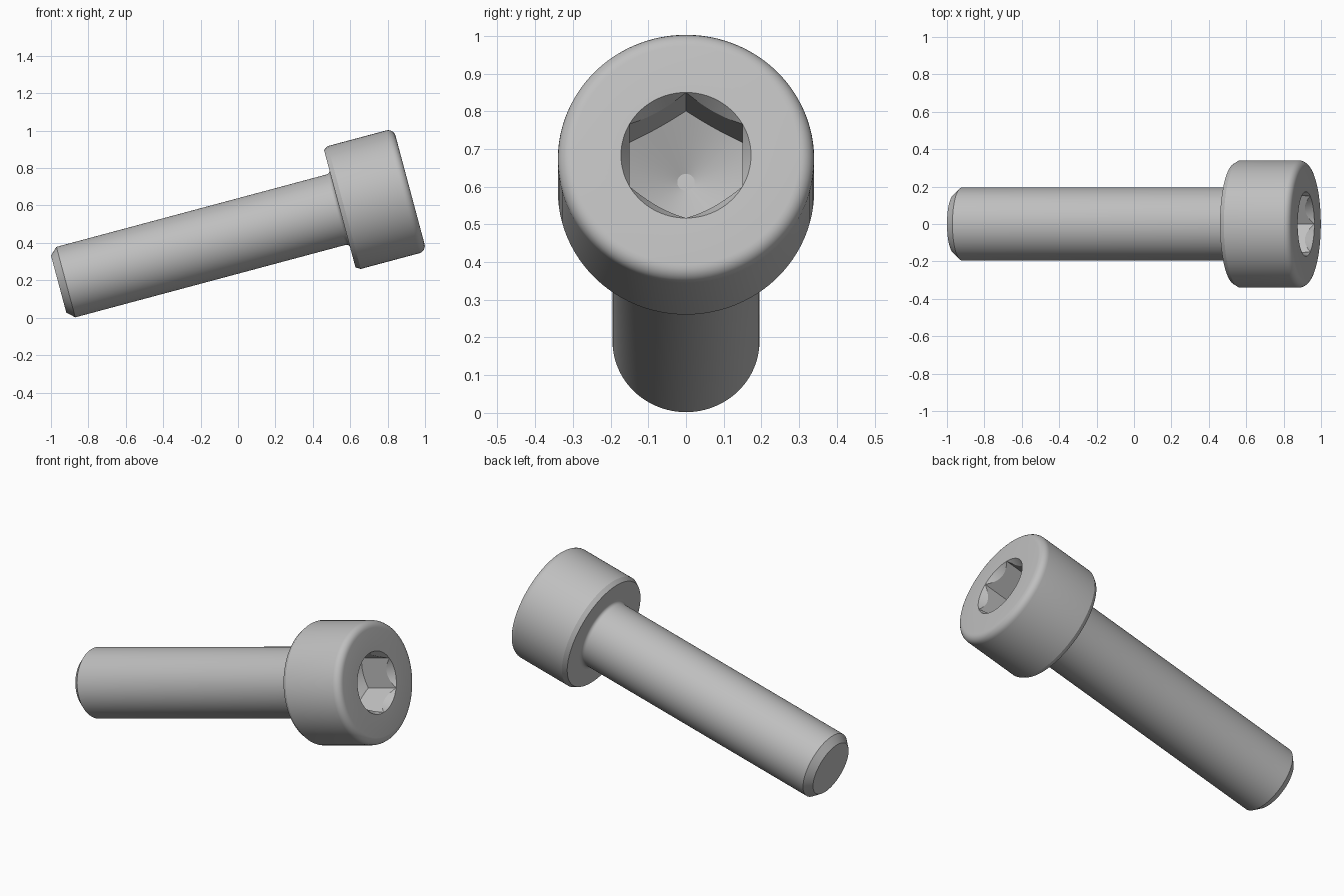
import bpy
import bmesh
from math import sin, cos, pi, radians, sqrt
from mathutils import Matrix, Vector

cube = bpy.data.objects.get("Cube")
if cube:
    bpy.data.objects.remove(cube, do_unlink=True)

SIDES = 96
TILT = radians(15)

# Main dimensions along and around the bolt axis
TIP, SEAT, TOP = -0.881, 0.675, 1.064
R_SHANK, R_HEAD = 0.195, 0.34
R_HEX = 0.1725
FILLET = 0.04
DEPTH = 0.19

steel = bpy.data.materials.new("steel_grey")
steel.use_nodes = True
GREY = (0.52, 0.52, 0.52, 1)
steel.diffuse_color = GREY
steel.node_tree.nodes["Principled BSDF"].inputs["Base Color"].default_value = GREY

# Local z runs along the bolt axis, tilted up towards +x
axis = Vector((cos(TILT), 0, sin(TILT)))
up = Vector((-sin(TILT), 0, cos(TILT)))
frame = Matrix((Vector((0, 1, 0)), up, axis)).transposed().to_4x4()
frame = Matrix.Translation(Vector((-0.108, 0, 0.408))) @ frame


def loft(name, rings, cap_start=False, cap_end=False):
    """Skin rings, each a function of the angle giving (radius, height)."""
    bm = bmesh.new()
    loops = []
    for ring in rings:
        loop = []
        for i in range(SIDES):
            a = pi / 2 + 2 * pi * i / SIDES
            r, h = ring(a)
            loop.append(bm.verts.new(frame @ Vector((r * cos(a), r * sin(a), h))))
        loops.append(loop)
    for low, high in zip(loops, loops[1:]):
        for i in range(SIDES):
            j = (i + 1) % SIDES
            # Neighbouring rings may touch at the hexagon corners
            quad = [low[i], low[j], high[j], high[i]]
            bm.faces.new(quad)
    if cap_start:
        bm.faces.new(loops[0][::-1])
    if cap_end:
        bm.faces.new(loops[-1])
    bmesh.ops.remove_doubles(bm, verts=bm.verts, dist=1e-5)
    mesh = bpy.data.meshes.new(name)
    bm.to_mesh(mesh)
    bm.free()
    mesh.materials.append(steel)
    obj = bpy.data.objects.new(name, mesh)
    bpy.context.collection.objects.link(obj)
    bpy.ops.object.select_all(action='DESELECT')
    obj.select_set(True)
    bpy.context.view_layer.objects.active = obj
    bpy.ops.object.shade_smooth_by_angle(angle=radians(24))
    return obj


def circle(r, h):
    return lambda a: (r, h)


def arc(r, h, size, start, end, steps):
    """Circles following a rounded corner centred on (r, h)."""
    angles = [start + (end - start) * k / steps for k in range(steps + 1)]
    return [circle(r + size * cos(t), h + size * sin(t)) for t in angles]


# Shank: chamfered tip and a small fillet under the head
neck = 0.02
loft("shank",
     [circle(0.158, TIP), circle(R_SHANK, TIP + 0.04)]
     + arc(R_SHANK + neck, SEAT - neck, neck, pi, pi / 2, 4),
     cap_start=True)

# Head: flat bearing face, chamfered lower edge, rounded upper edge
loft("head",
     [circle(R_SHANK + neck, SEAT), circle(R_HEAD - 0.015, SEAT),
      circle(R_HEAD, SEAT + 0.025)]
     + arc(R_HEAD - FILLET, TOP - FILLET, FILLET, 0, pi / 2, 6)
     + [circle(R_HEX, TOP)])


# Socket: conical lead-in, six flat walls, drilled cone bottom
def hex_radius(a):
    off = (a - pi / 2) % (pi / 3) - pi / 6
    return R_HEX * cos(pi / 6) / cos(off)


def lead_in(a):
    r = hex_radius(a)
    return r, TOP - (R_HEX - r) * sqrt(3)


def wall_foot(a):
    r = hex_radius(a)
    return r, TOP - DEPTH - (R_HEX - r) / sqrt(3)


R_DRILL = 0.023
loft("hex_socket",
     [circle(R_HEX, TOP), lead_in, wall_foot,
      circle(R_DRILL, TOP - DEPTH - (R_HEX - R_DRILL) / sqrt(3))],
     cap_end=True)
